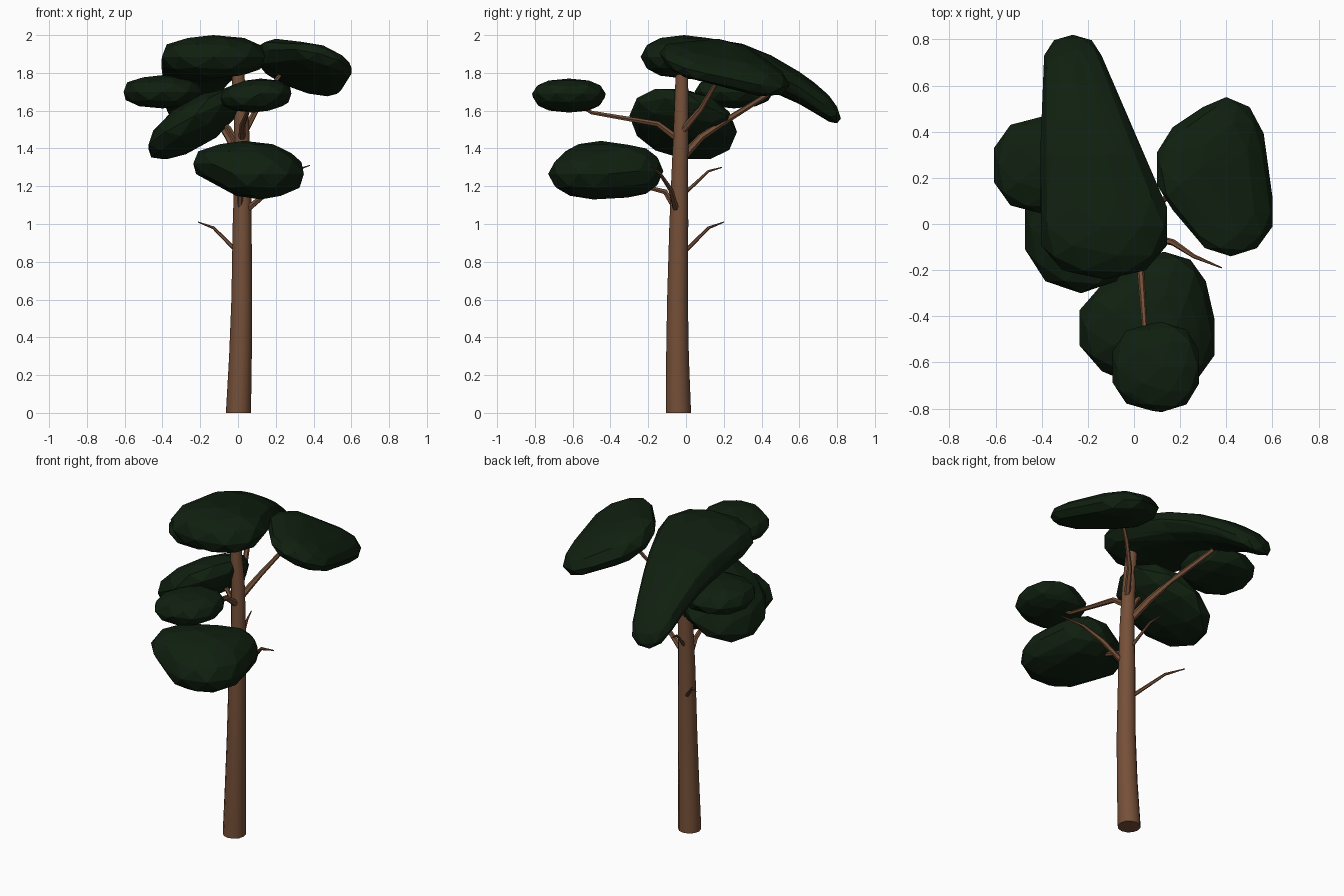
import bpy, bmesh, math
from mathutils import Vector

if "Cube" in bpy.data.objects:
    bpy.data.objects.remove(bpy.data.objects["Cube"])


def material(name, rgb):
    m = bpy.data.materials.new(name)
    m.diffuse_color = (*rgb, 1)
    m.use_nodes = True
    m.node_tree.nodes["Principled BSDF"].inputs["Base Color"].default_value = m.diffuse_color
    return m


bark = material("bark", (0.18, 0.08, 0.04))
leaf = material("leaf", (0.005, 0.014, 0.005))


def limb(name, pts, sides_res=1):
    """Tapered tube through (x, y, z, radius) points."""
    cu = bpy.data.curves.new(name, 'CURVE')
    cu.dimensions = '3D'
    cu.bevel_depth = 1
    cu.bevel_resolution = sides_res
    cu.use_fill_caps = True
    sp = cu.splines.new('POLY')
    sp.points.add(len(pts) - 1)
    for p, (x, y, z, r) in zip(sp.points, pts):
        p.co = (x, y, z, 1)
        p.radius = r
    cu.materials.append(bark)
    ob = bpy.data.objects.new(name, cu)
    bpy.context.collection.objects.link(ob)
    bpy.ops.object.select_all(action='DESELECT')
    ob.select_set(True)
    bpy.context.view_layer.objects.active = ob
    bpy.ops.object.convert(target='MESH')
    bpy.ops.object.shade_smooth_by_angle(angle=math.radians(40))


def clump(name, lobes, lift=None, cuts=(), power=0.87):
    """Faceted foliage: hull around blunt ellipsoid lobes (centre, radii),
    cut at some y values and then raised by lift(x, y)."""
    bm = bmesh.new()
    for c, r in lobes:
        vs = bmesh.ops.create_icosphere(bm, subdivisions=2, radius=1)["verts"]
        for v in vs:
            blunt = [math.copysign(abs(k) ** power, k) * s for k, s in zip(v.co, r)]
            v.co = Vector(c) + Vector(blunt)
    bmesh.ops.delete(bm, geom=bm.faces[:] + bm.edges[:], context='EDGES_FACES')
    bmesh.ops.convex_hull(bm, input=bm.verts[:])
    loose = [v for v in bm.verts if not v.link_faces]
    bmesh.ops.delete(bm, geom=loose, context='VERTS')
    for y in cuts:
        bmesh.ops.bisect_plane(bm, geom=bm.verts[:] + bm.edges[:] + bm.faces[:],
                               plane_co=(0, y, 0), plane_no=(0, 1, 0))
    if lift:
        for v in bm.verts:
            v.co.z += lift(v.co.x, v.co.y)
    bmesh.ops.recalc_face_normals(bm, faces=bm.faces[:])
    me = bpy.data.meshes.new(name)
    bm.to_mesh(me)
    bm.free()
    me.materials.append(leaf)
    bpy.context.collection.objects.link(bpy.data.objects.new(name, me))


# Trunk, slightly wavy
limb("trunk", [(0.003, -0.04, 0, 0.066), (0.003, -0.04, 0.02, 0.066),
               (0.013, -0.045, 0.3, 0.06), (0.02, -0.045, 0.6, 0.055),
               (0.022, -0.038, 1.0, 0.05), (0.025, -0.032, 1.3, 0.043),
               (0.018, -0.025, 1.55, 0.039), (0.0, -0.022, 1.79, 0.033)], 4)

# Branches carrying the clumps
limb("top_branch", [(0, -0.025, 1.76, 0.02), (-0.03, -0.02, 1.88, 0.012)])
limb("front_branch", [(0.02, -0.03, 1.44, 0.02), (0.025, -0.15, 1.53, 0.016),
                      (0.05, -0.5, 1.59, 0.011), (0.08, -0.6, 1.65, 0.006)])
limb("right_branch", [(0.03, -0.03, 1.48, 0.02), (0.1, 0.08, 1.61, 0.015),
                      (0.18, 0.15, 1.73, 0.012), (0.28, 0.21, 1.87, 0.009)])
limb("back_branch", [(0.01, -0.02, 1.35, 0.023), (-0.05, 0.08, 1.46, 0.02),
                     (-0.1, 0.2, 1.54, 0.017), (-0.22, 0.44, 1.69, 0.013)])
limb("left_branch", [(0.02, -0.03, 1.39, 0.018), (-0.05, -0.03, 1.51, 0.014),
                     (-0.15, -0.03, 1.58, 0.008)])
limb("low_branch", [(0.01, -0.05, 1.07, 0.018), (0.01, -0.11, 1.17, 0.015),
                    (0.05, -0.3, 1.22, 0.01)])

# Bare twigs
limb("right_twig", [(0.04, -0.05, 1.07, 0.017), (0.17, -0.08, 1.18, 0.014),
                    (0.26, -0.14, 1.27, 0.009), (0.38, -0.19, 1.31, 0.003)])
limb("left_twig", [(0.01, -0.02, 0.84, 0.012), (-0.13, 0.12, 0.98, 0.008),
                   (-0.21, 0.2, 1.01, 0.003)])
limb("back_twig", [(0.02, -0.02, 1.15, 0.011), (-0.02, 0.12, 1.28, 0.007),
                   (-0.04, 0.19, 1.3, 0.003)])

# Foliage clumps
clump("crown_foliage", [((-0.13, -0.01, 1.885), (0.285, 0.23, 0.115)),
                        ((-0.19, 0.28, 1.865), (0.225, 0.15, 0.1)),
                        ((-0.265, 0.68, 1.87), (0.13, 0.14, 0.08))],
      lambda x, y: -0.6 * max(0, y - 0.1) ** 2, (0.3, 0.45, 0.6))
clump("right_foliage", [((0.4, 0.32, 1.835), (0.17, 0.23, 0.095)),
                        ((0.42, 0.05, 1.835), (0.19, 0.19, 0.085)),
                        ((0.28, 0.24, 1.84), (0.19, 0.22, 0.11))],
      lambda x, y: -0.25 * (x - 0.35) - 0.25 * (y - 0.205), power=0.98)
clump("back_left_foliage", [((-0.4, 0.255, 1.7), (0.215, 0.21, 0.088))])
clump("left_foliage", [((-0.23, -0.015, 1.53), (0.255, 0.285, 0.135))],
      lambda x, y: 0.5 * (x + 0.23) - 0.15 * (y + 0.015), power=0.95)
clump("front_foliage", [((0.08, -0.62, 1.67), (0.18, 0.19, 0.08)),
                        ((0.12, -0.62, 1.69), (0.17, 0.195, 0.08))])
clump("low_foliage", [((0.13, -0.31, 1.28), (0.19, 0.19, 0.14)),
                      ((0.03, -0.45, 1.32), (0.28, 0.23, 0.12)),
                      ((0.12, -0.49, 1.265), (0.24, 0.24, 0.135))], power=0.95)
